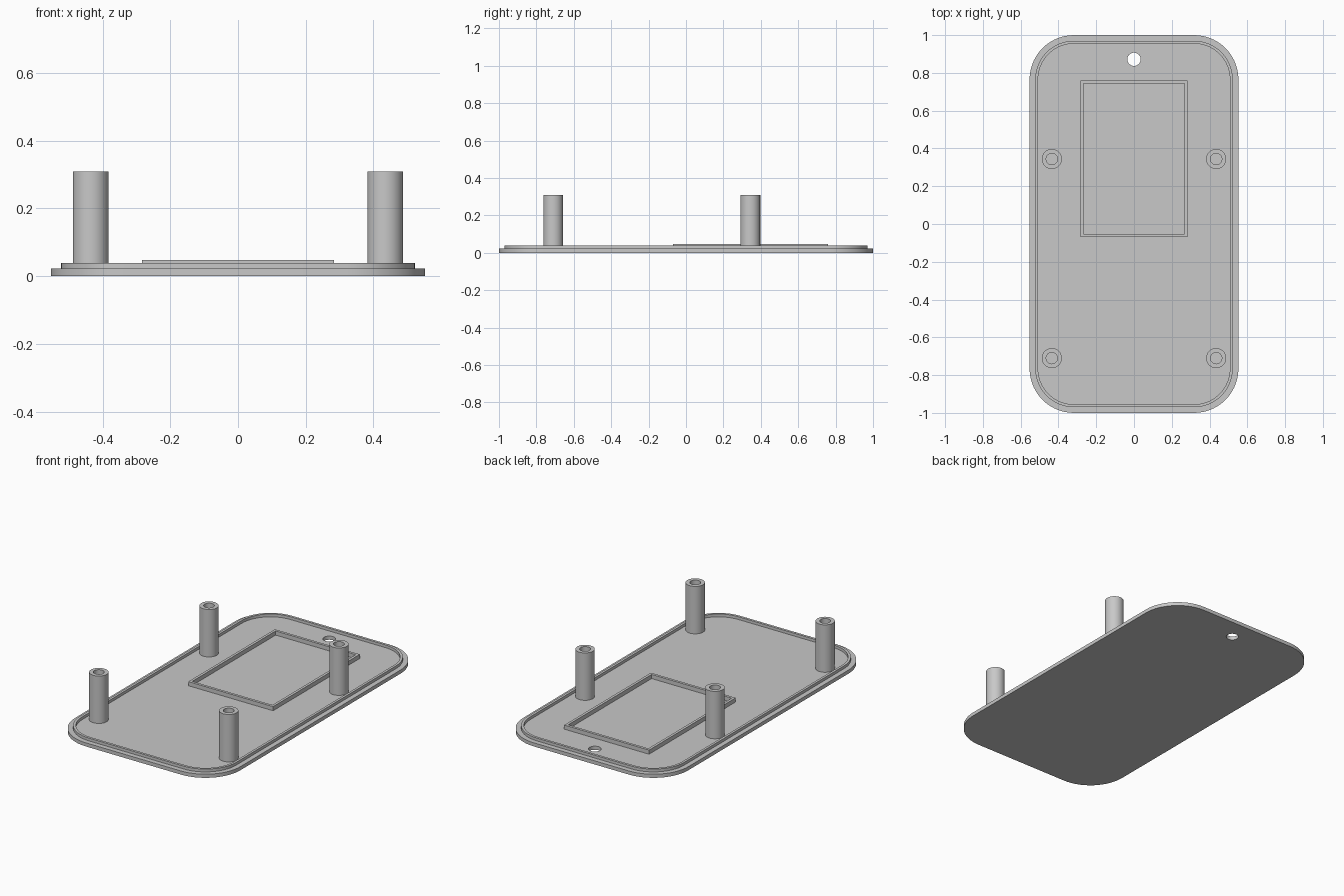
import bpy, bmesh, math

if "Cube" in bpy.data.objects:
    bpy.data.objects.remove(bpy.data.objects["Cube"])

grey = bpy.data.materials.new("grey_plastic")
grey.diffuse_color = (0.58, 0.58, 0.58, 1)
grey.use_nodes = True
grey.node_tree.nodes["Principled BSDF"].inputs["Base Color"].default_value = grey.diffuse_color


def circle(cx, cy, r, n=40):
    return [(cx + r * math.cos(2 * math.pi * i / n),
             cy + r * math.sin(2 * math.pi * i / n)) for i in range(n)]


def rounded_rect(hx, hy, r, n=14):
    pts = []
    for q, (sx, sy) in enumerate([(1, 1), (-1, 1), (-1, -1), (1, -1)]):
        for i in range(n + 1):
            a = math.pi / 2 * (q + i / n)
            pts.append((sx * (hx - r) + r * math.cos(a),
                        sy * (hy - r) + r * math.sin(a)))
    return pts


def rect(x0, x1, y0, y1):
    return [(x0, y0), (x1, y0), (x1, y1), (x0, y1)]


def prism(name, outlines, z0, z1):
    """Extrude an outer outline with optional hole outlines from z0 to z1."""
    bm = bmesh.new()
    caps = ([], [])
    for pts in outlines:
        n = len(pts)
        rings = [[bm.verts.new((x, y, z)) for x, y in pts] for z in (z0, z1)]
        for i in range(n):
            j = (i + 1) % n
            bm.faces.new((rings[0][i], rings[0][j], rings[1][j], rings[1][i]))
            for cap, ring in zip(caps, rings):
                cap.append(bm.edges.get((ring[i], ring[j])))
    for cap in caps:
        bmesh.ops.triangle_fill(bm, edges=cap, use_beauty=True, normal=(0, 0, 1))
    bmesh.ops.recalc_face_normals(bm, faces=bm.faces[:])
    mesh = bpy.data.meshes.new(name)
    bm.to_mesh(mesh)
    bm.free()
    mesh.materials.append(grey)
    ob = bpy.data.objects.new(name, mesh)
    bpy.context.collection.objects.link(ob)
    bpy.ops.object.select_all(action='DESELECT')
    ob.select_set(True)
    bpy.context.view_layer.objects.active = ob
    bpy.ops.object.shade_smooth_by_angle(angle=math.radians(30))
    return ob


FLOOR = 0.022   # top of the plate
SINK = 0.012    # raised parts start slightly inside the plate

# Back plate with a hanging hole
prism("base_plate", [rounded_rect(0.553, 1.0, 0.235), circle(0, 0.872, 0.035)], 0, FLOOR)

# Raised lip just inside the plate edge
prism("lip", [rounded_rect(0.523, 0.97, 0.205), rounded_rect(0.508, 0.955, 0.19)], SINK, 0.039)

# Thin rectangular frame
prism("frame", [rect(-0.284, 0.284, -0.07, 0.759), rect(-0.268, 0.268, -0.054, 0.743)],
      SINK, 0.047)

# Four hollow screw posts
for side, x in (("left", -0.435), ("right", 0.435)):
    for end, y in (("front", -0.71), ("back", 0.344)):
        prism(f"post_{end}_{side}", [circle(x, y, 0.053), circle(x, y, 0.03)], SINK, 0.309)
